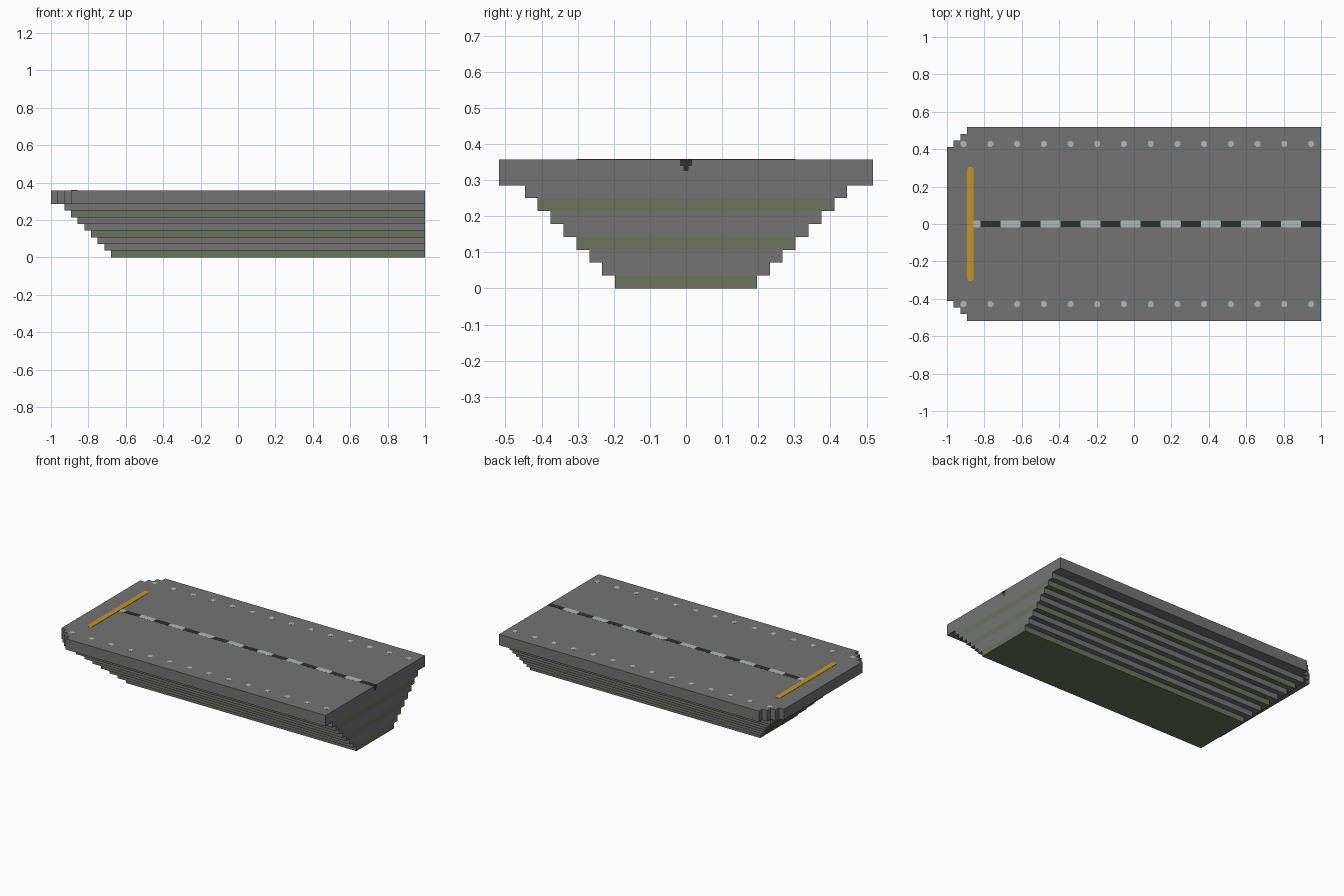
import bpy, bmesh, math

if "Cube" in bpy.data.objects:
    bpy.data.objects.remove(bpy.data.objects["Cube"], do_unlink=True)

U = 2 / 56            # one building block
TOP = 10 * U          # deck height
SKIN = 0.0006         # thickness of the inlaid lights


def material(name, srgb):
    rgb = [((c / 255 + 0.055) / 1.055) ** 2.4 for c in srgb]
    m = bpy.data.materials.new(name)
    m.use_nodes = True
    m.diffuse_color = (*rgb, 1)
    m.node_tree.nodes["Principled BSDF"].inputs["Base Color"].default_value = (*rgb, 1)
    return m


GREY = material("deck grey", (116, 116, 116))
OLIVE = material("olive band", (107, 115, 94))
DARK = material("dark lamp", (46, 48, 48))
PALE = material("pale lamp", (176, 186, 184))
YELLOW = material("amber strip", (196, 150, 36))


def prism(name, outline, z0, z1, mat):
    """Extrude a flat outline from z0 up to z1."""
    bm = bmesh.new()
    face = bm.faces.new([bm.verts.new((x, y, z0)) for x, y in outline])
    new = bmesh.ops.extrude_face_region(bm, geom=[face])["geom"]
    for v in new:
        if isinstance(v, bmesh.types.BMVert):
            v.co.z = z1
    bmesh.ops.recalc_face_normals(bm, faces=bm.faces)
    mesh = bpy.data.meshes.new(name)
    bm.to_mesh(mesh)
    bm.free()
    mesh.materials.append(mat)
    ob = bpy.data.objects.new(name, mesh)
    bpy.context.collection.objects.link(ob)
    return ob


def rect(x0, x1, h):
    return [(x0, -h), (x1, -h), (x1, h), (x0, h)]


def chamfered(x0, x1, h, c):
    return [(x0 + c, -h), (x1 - c, -h), (x1, c - h), (x1, h - c),
            (x1 - c, h), (x0 + c, h), (x0, h - c), (x0, c - h)]


# Stepped hull, with an olive band on every third layer
for i in range(8):
    prism(f"hull_layer_{i + 1}", rect(-1 + (9 - i) * U, 1, (5.5 + i) * U),
          i * U, (i + 1) * U, OLIVE if i % 3 == 0 else GREY)

# Deck slab with staircase corners at one end
side = [(1, 14.5 * U)]
for s in range(3, -1, -1):
    side.append((-1 + s * U, (11.5 + s) * U))
    if s:
        side.append((-1 + s * U, (10.5 + s) * U))
deck = side + [(x, -y) for x, y in reversed(side)]
prism("deck", deck, 8 * U, TOP, GREY)

# Centre line of alternating lamps
for k in range(9):
    end = 1 - 6 * U * k
    prism(f"dark_lamp_{k + 1}", chamfered(end - 3 * U, end, 0.017, 0.005),
          TOP - SKIN, TOP + SKIN, DARK)
    start = max(end - 6 * U, -1 + 3.5 * U)
    prism(f"pale_lamp_{k + 1}", chamfered(start, end - 3 * U, 0.019, 0.008),
          TOP - SKIN, TOP + SKIN, PALE)

# End of the lamp line, seen on the flat end of the deck
prism("lamp_end_cap", rect(1 - SKIN, 1 + SKIN, 0.017), TOP - 0.018, TOP, DARK)
prism("lamp_end_stem", rect(1 - SKIN, 1 + SKIN, 0.007), TOP - 0.032, TOP - 0.018, DARK)

# Rows of round edge lights
for name, sign in (("left", 1), ("right", -1)):
    for k in range(14):
        cx, cy = -1 + (2.5 + 4 * k) * U, sign * 12 * U
        ring = [(cx + 0.017 * math.cos(a * math.pi / 4 + math.pi / 8),
                 cy + 0.017 * math.sin(a * math.pi / 4 + math.pi / 8)) for a in range(8)]
        prism(f"edge_light_{name}_{k + 1}", ring, TOP - SKIN, TOP + SKIN, PALE)

# Amber strip across the stepped end
prism("amber_strip", chamfered(-1 + 3 * U, -1 + 4 * U, 8.5 * U, 0.01),
      TOP - SKIN, TOP + 0.002, YELLOW)
